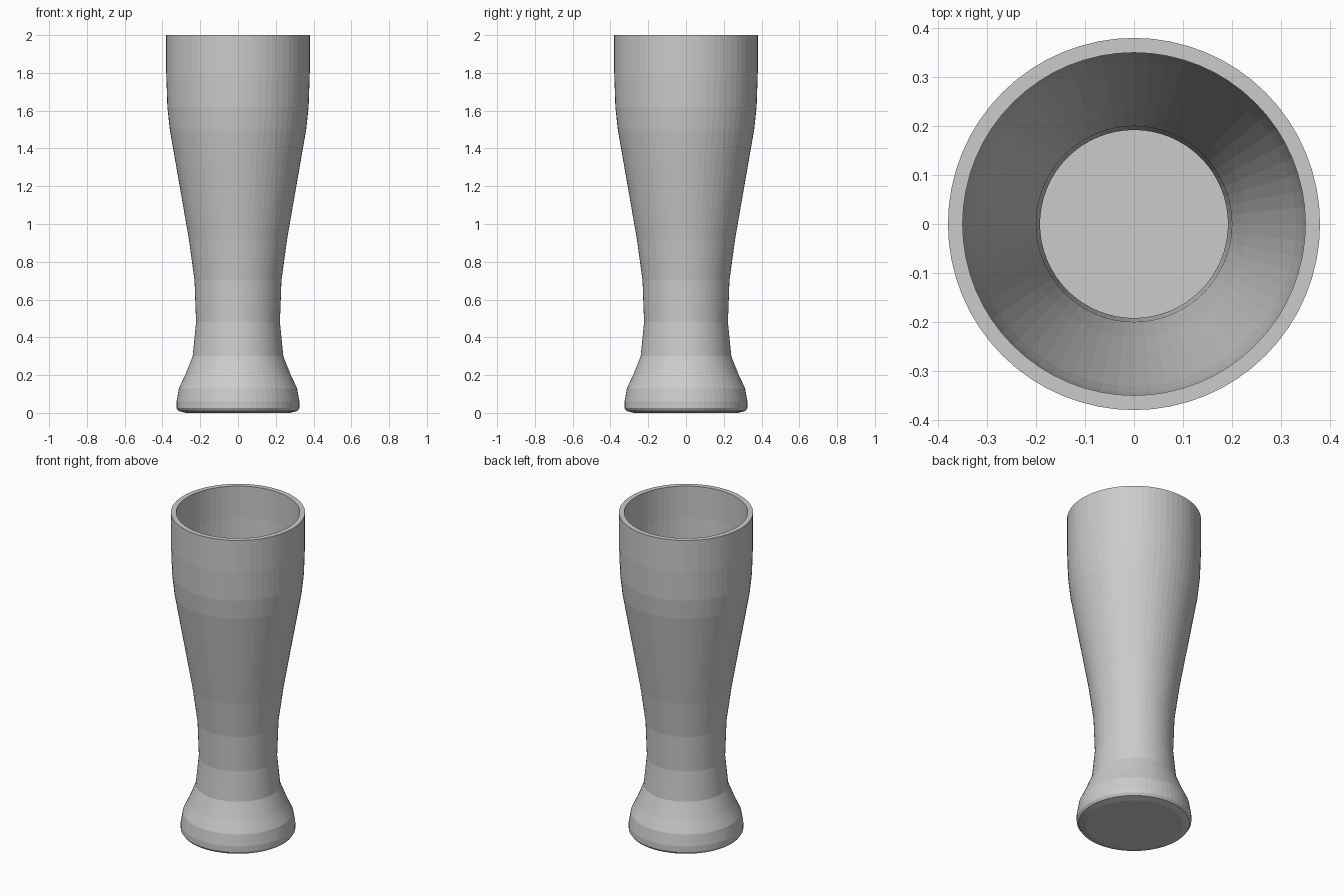
import bpy, bmesh, math

if "Cube" in bpy.data.objects:
    bpy.data.objects.remove(bpy.data.objects["Cube"])

SEGMENTS = 64
WALL = 0.03

# Outer silhouette (radius, height), from the base centre to the rim
outer = [(0, 0), (0.275, 0), (0.315, 0.01), (0.325, 0.025), (0.325, 0.06),
         (0.313, 0.13), (0.28, 0.20), (0.24, 0.30), (0.222, 0.48),
         (0.23, 0.70), (0.26, 0.92), (0.361, 1.50), (0.374, 1.62),
         (0.38, 1.80), (0.38, 2.0)]
# Inner wall, from the rim down to the floor
inner = [(r - WALL, z) for r, z in reversed(outer[4:])] + [(0.285, WALL), (0, WALL)]

# Glass: closed profile spun around z
bm = bmesh.new()
verts = [bm.verts.new((r, 0, z)) for r, z in outer + inner]
edges = [bm.edges.new(pair) for pair in zip(verts, verts[1:])]
bmesh.ops.spin(bm, geom=verts + edges, cent=(0, 0, 0), axis=(0, 0, 1),
               angle=math.tau, steps=SEGMENTS, use_merge=True)
bmesh.ops.remove_doubles(bm, verts=bm.verts, dist=1e-4)
bmesh.ops.recalc_face_normals(bm, faces=bm.faces)

mesh = bpy.data.meshes.new("beer_glass")
bm.to_mesh(mesh)
bm.free()
glass = bpy.data.objects.new("beer_glass", mesh)
bpy.context.collection.objects.link(glass)
